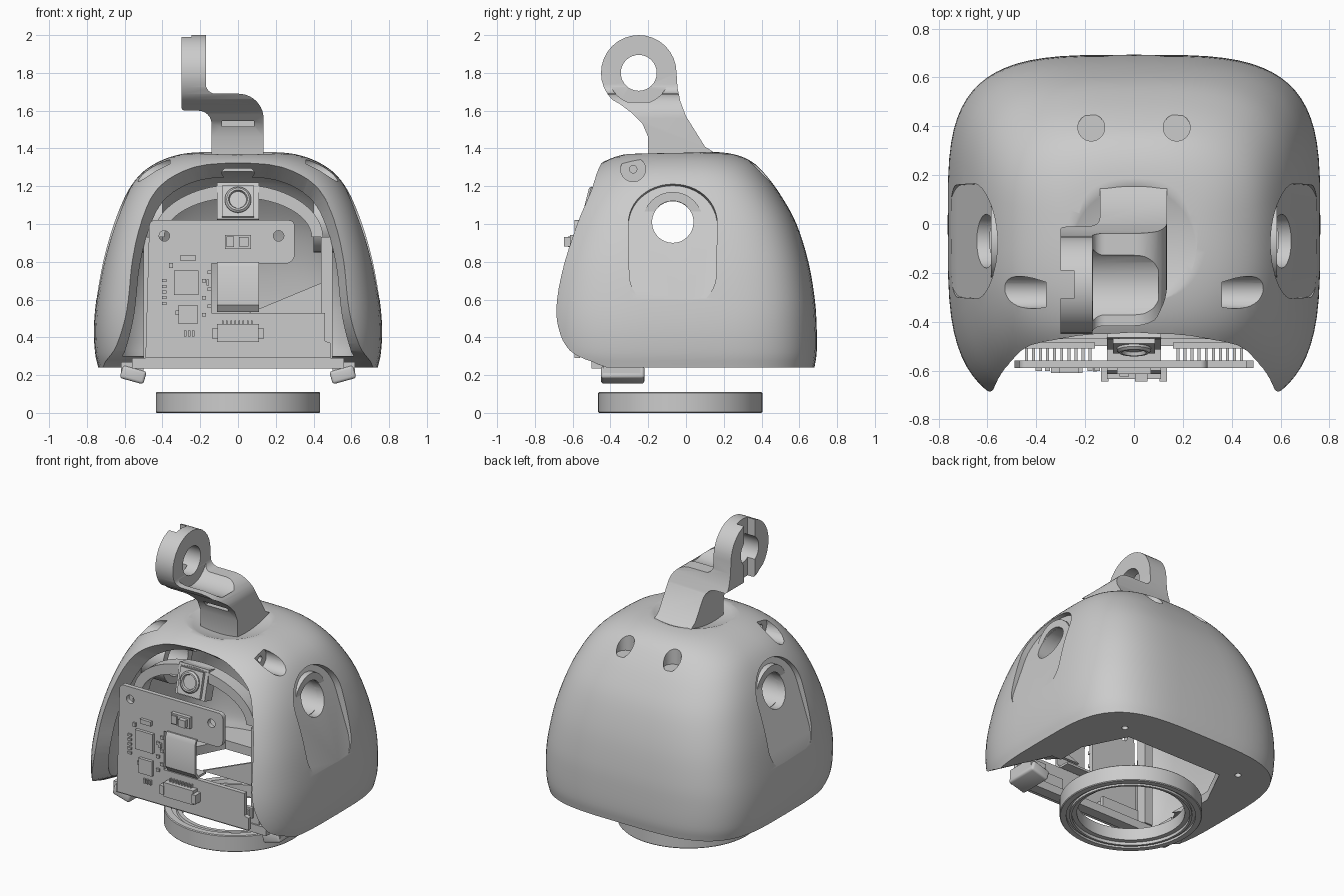
import bpy, bmesh
from math import sin, cos, pi, radians, copysign
from mathutils import Matrix, Vector

if "Cube" in bpy.data.objects:
    bpy.data.objects.remove(bpy.data.objects["Cube"])


def make(name, bm):
    bmesh.ops.recalc_face_normals(bm, faces=bm.faces[:])
    me = bpy.data.meshes.new(name)
    bm.to_mesh(me)
    bm.free()
    ob = bpy.data.objects.new(name, me)
    bpy.context.collection.objects.link(ob)
    return ob


def prism(name, axis, pts, lo, hi):
    """Extrude a 2D outline along an axis."""
    put = {'x': lambda p, t: (t, p[0], p[1]), 'y': lambda p, t: (p[0], t, p[1]),
           'z': lambda p, t: (p[0], p[1], t)}[axis]
    bm = bmesh.new()
    a, b = [[bm.verts.new(put(p, t)) for p in pts] for t in (lo, hi)]
    bm.faces.new(a)
    bm.faces.new(b)
    for i in range(len(pts)):
        j = (i + 1) % len(pts)
        bm.faces.new((a[i], a[j], b[j], b[i]))
    return make(name, bm)


def arc(cx, cy, rx, ry, a0, a1, n=16):
    return [(cx + rx * cos(radians(a0 + (a1 - a0) * i / n)),
             cy + ry * sin(radians(a0 + (a1 - a0) * i / n))) for i in range(n + 1)]


def cyl(name, axis, c, r, lo, hi, n=32):
    return prism(name, axis, arc(c[0], c[1], r, r, 0, 360, n)[:-1], lo, hi)


def box(name, x0, x1, y0, y1, z0, z1):
    return prism(name, 'y', [(x0, z0), (x1, z0), (x1, z1), (x0, z1)], y0, y1)


def boolean(ob, cutter, op='DIFFERENCE'):
    m = ob.modifiers.new('cut', 'BOOLEAN')
    m.operation, m.object, m.solver = op, cutter, 'EXACT'
    bpy.context.view_layer.objects.active = ob
    bpy.ops.object.modifier_apply(modifier='cut')
    bpy.data.objects.remove(cutter)


def bevel(ob, w, seg=3):
    m = ob.modifiers.new('bevel', 'BEVEL')
    m.width, m.segments = w, seg
    bpy.context.view_layer.objects.active = ob
    bpy.ops.object.modifier_apply(modifier='bevel')


def spline(keys, n=4):
    """Catmull-Rom interpolation of tuples."""
    k = [Vector(p) for p in keys]
    k = [2 * k[0] - k[1]] + k + [2 * k[-1] - k[-2]]
    out = []
    for i in range(1, len(k) - 2):
        p, q, r, s = k[i - 1:i + 3]
        for j in range(n):
            t = j / n
            out.append(0.5 * (2 * q + (r - p) * t + (2 * p - 5 * q + 4 * r - s) * t * t
                              + (3 * q - p - 3 * r + s) * t ** 3))
    return out + [k[-2]]


def lathe(name, pts, cy, n=64):
    bm = bmesh.new()
    rings = [[bm.verts.new((r * cos(2 * pi * i / n), cy + r * sin(2 * pi * i / n), z))
              for r, z in pts] for i in range(n)]
    for i in range(n):
        a, b = rings[i], rings[(i + 1) % n]
        for j in range(len(pts)):
            k = (j + 1) % len(pts)
            bm.faces.new((a[j], a[k], b[k], b[j]))
    return make(name, bm)


# body sections: height + half width, front y, back y ; squareness
SECTIONS = [((.24, .74, -.75, .68), 3.7), ((.32, .757, -.78, .692), 3.7), ((.45, .763, -.79, .692), 3.7),
            ((.6, .75, -.78, .682), 3.7), ((.8, .715, -.745, .648), 3.6), ((1.0, .66, -.68, .585), 3.4),
            ((1.15, .597, -.605, .503), 3.2), ((1.26, .52, -.525, .422), 3), ((1.33, .42, -.435, .348), 2.8),
            ((1.37, .30, -.32, .25), 2.6), ((1.385, .15, -.18, .12), 2.4)]


def body(name, inset=0, seg=72):
    bm = bmesh.new()
    exps = [e[0] for e in spline([(e, 0) for _, e in SECTIONS])]
    rings = []
    for (z, a, f, b), e in zip(spline([s for s, _ in SECTIONS]), exps):
        if inset:
            z = .30 + (z - .24) * (1.385 - inset - .30) / 1.145
        ring = []
        for i in range(seg):
            c, s = cos(2 * pi * i / seg), sin(2 * pi * i / seg)
            ry = (b if s > 0 else -f) - inset
            ring.append(bm.verts.new(((a - inset) * copysign(abs(c) ** (2 / e), c),
                                      ry * copysign(abs(s) ** (2 / e), s), z)))
        rings.append(ring)
    for a, b in zip(rings, rings[1:]):
        for i in range(seg):
            j = (i + 1) % seg
            bm.faces.new((a[i], a[j], b[j], b[i]))
    bm.faces.new(rings[0])
    bm.faces.new(rings[-1])
    return make(name, bm)


# hollow shell with floor
shell = body('head_shell')
boolean(shell, body('cavity', .09))
boolean(shell, prism('floor_cut', 'z', [(-.5, -.9), (.5, -.9), (.5, .1), (.36, .38), (-.36, .38), (-.5, .1)], .1, .32))

# flared arch opening in the front
edge = spline([(.82, .08, -.30), (.74, .24, -.48), (.665, .33, -.64), (.61, .46, -.69), (.58, .6, -.69),
               (.56, .8, -.65), (.515, 1.0, -.585), (.42, 1.18, -.49), (.23, 1.29, -.45), (.02, 1.315, -.44)], 3)
bm = bmesh.new()
loops = [[[bm.verts.new((sx * x * s, y + dy, .3 + (z - .3) * s)) for x, z, y in edge] for sx in (1, -1)]
         for s, dy in ((1.21, -.3), (.76, .36))]
(fr, fl), (br, bl) = loops
for i in range(len(edge) - 1):
    for a, b in ((fr, fl), (br, bl), (fr, br), (fl, bl)):
        bm.faces.new((a[i], a[i + 1], b[i + 1], b[i]))
for i in (0, -1):
    bm.faces.new((fr[i], fl[i], bl[i], br[i]))
boolean(shell, make('arch_cut', bm))

# ear pockets, ear holes, shoulder sockets, top and floor screw holes
for sx in (1, -1):
    pocket = prism('pocket_cut', 'x', arc(0, -.02, .235, .225, 0, 180, 24)
                   + arc(0, -.3, .23, .2, 180, 360, 24), 0, .5)
    pocket.data.transform(Matrix.Translation((.605, -.07, 1.01)) @ Matrix.Rotation(-.34, 4, 'Y'))
    if sx < 0:
        pocket.data.transform(Matrix.Scale(-1, 4, (1, 0, 0)))
        pocket.data.flip_normals()
    boolean(shell, pocket)
    boolean(shell, cyl('ear_cut', 'x', (-.07, 1.01), .11, *sorted((sx * .3, sx * .9))))
    boolean(shell, cyl('socket_cut', 'x', (-.28, 1.29), .066, *sorted((sx * .36, sx * .9))))
    boolean(shell, cyl('pin_cut', 'x', (-.28, 1.29), .02, *sorted((sx * .1, sx * .5)), 16))
    boolean(shell, cyl('top_cut', 'z', (sx * .175, .395), .055, 1.225, 1.5))
    boolean(shell, cyl('floor_hole', 'z', (sx * .45, .45), .02, .1, .4, 16))
bpy.ops.mesh.primitive_uv_sphere_add(segments=64, ring_count=64, radius=.75, location=(0, -.1, 2.08))
boolean(shell, bpy.context.object)
boolean(shell, prism('slot_cut', 'y', arc(.06, 1.27, .025, .025, -90, 90, 8)
                     + arc(-.06, 1.27, .025, .025, 90, 270, 8), -.6, -.25))

# crank arm on top: front profile intersected with side profile
arm = prism('top_arm', 'y', [(-.30, 2.01), (-.17, 2.01)] + arc(-.12, 1.74, .05, .05, 180, 270, 6)
            + arc(.0, 1.56, .135, .13, 90, 0, 10) + [(.135, 1.31), (-.14, 1.31)]
            + arc(-.21, 1.53, .07, .07, 0, 90, 6) + arc(-.28, 1.62, .02, .02, 270, 180, 4), -.6, .4)
boolean(arm, prism('arm_side', 'x', [(-.2, 1.31), (-.2, 1.46), (-.23, 1.53), (-.29, 1.59), (-.35, 1.635)]
                   + arc(-.25, 1.8, .2, .2, 225, 0, 20)
                   + [(-.045, 1.72), (-.03, 1.65), (.0, 1.57), (.1, 1.41), (.2, 1.345), (.2, 1.31)], -.5, .5),
        'INTERSECT')
boolean(arm, cyl('eye_cut', 'x', (-.25, 1.8), .095, -.5, .2))
boolean(arm, cyl('scoop_cut', 'x', (-.25, 1.8), .165, -.168, .1))
boolean(arm, box('key_cut', -.4, -.245, -.305, -.19, 1.5, 2.1))
boolean(arm, box('slot_cut', -.085, .085, -.4, -.14, 1.515, 1.545))

# loose ring below
lathe('base_ring', [(.435, .005), (.435, .105), (.43, .11), (.39, .11), (.385, .085), (.36, .085), (.355, .1),
                    (.33, .1), (.33, .02), (.36, .02), (.36, 0), (.375, 0), (.375, .015), (.395, .015),
                    (.395, 0), (.43, 0)], -.03)

# circuit board
board = prism('circuit_board', 'y', [(-.49, .29), (.49, .29), (.49, .37), (.46, .38), (.46, .53), (-.14, .53), (-.14, .79)]
              + arc(.25, .84, .05, .05, -90, 0, 6) + arc(.27, .99, .03, .03, 0, 90, 6)
              + arc(-.44, .99, .03, .03, 90, 180, 6), -.59, -.56)
for x in (-.39, .215):
    boolean(board, cyl('screw_cut', 'y', (x, .937), .028, -.7, -.5, 16))
# chips: x, z, width, height, thickness
chips = [(-.275, .69, .13, .13, .02), (-.265, .52, .1, .1, .02), (-.265, .82, .08, .03, .02), (0, .905, .14, .075, .025),
         (.03, .905, .05, .05, .055), (-.04, .905, .04, .055, .035), (-.16, .69, .015, .03, .015)]
chips += [(-.39, .58 + .03 * i, .025, .015, .012) for i in range(5)]
chips += [(-.28 + .022 * i, .42, .014, .03, .012) for i in range(3)]
chips += [(-.18 + .03 * (i % 2), .52 + .045 * i, .022, .02, .012) for i in range(6)]
chips += [(-.355 + .035 * (i % 2), .78 - .25 * i, .02, .025, .012) for i in range(2)]
for x, z, w, h, t in chips:
    box('chip', x - w / 2, x + w / 2, -.59 - t, -.585, z - h / 2, z + h / 2)
# socket connector with contacts
box('connector', -.11, .11, -.635, -.585, .375, .47)
for sx in (1, -1):
    box('connector_ear', sx * .12 - .015, sx * .12 + .015, -.645, -.585, .39, .45)
for i in range(8):
    box('contact', -.085 + i * .022, -.077 + i * .022, -.61, -.585, .47, .49)
# folded flat cable
prism('flat_cable', 'x', [(-.60, .8), (-.615, .77), (-.615, .57), (-.59, .535), (-.5, .535), (-.5, .55),
                          (-.58, .55), (-.60, .58), (-.60, .76), (-.585, .8)], -.11, .11)
# pin headers behind the board
for sx in (1, -1):
    box('header_block', sx * .31 - .15, sx * .31 + .15, -.51, -.485, .33, .40)
    for i in range(10):
        x = sx * (.18 + i * .029)
        box('header_pin', x - .006, x + .006, -.56, -.5, .34, .39)

# carrier frame
box('bottom_rail', -.56, .56, -.5, -.43, .235, .29)
prism('side_plate', 'y', [(.06, .53), (.49, .53), (.49, .85), (.46, .88), (.47, .7)], -.47, -.45)
prism('camera_arch', 'y', arc(0, .93, .45, .28, 0, 180, 28) + arc(0, .93, .39, .21, 180, 0, 28), -.47, -.38)
for sx in (1, -1):
    box('frame_post', sx * .47 - .03, sx * .47 + .03, -.49, -.42, .29, .93)
    a, b = sorted((sx * .40, sx * .585))
    sock = cyl('ear_socket', 'x', (-.07, 1.01), .16, a, b)
    boolean(sock, cyl('bore', 'x', (-.07, 1.01), .112, a - .1, b + .1))
    # angled foot tabs
    foot = box('foot_tab', -.065, .065, -.115, .115, -.035, .035)
    foot.data.transform(Matrix.Translation((sx * .555, -.335, .202)) @ Matrix.Rotation(-sx * .27, 4, 'Y'))
    bevel(foot, .015)
    box('foot_bracket', sx * .56 - .06, sx * .56 + .06, -.44, -.24, .21, .27)

# tilted camera
tilt = Matrix.Translation((0, -.46, 1.115)) @ Matrix.Rotation(radians(-14), 4, 'X')
lens = lathe('lens', [(.07, 0), (.07, .02), (.06, .03), (.05, .03), (.045, .015), (.001, .015), (.001, 0)], 0, 32)
lens.data.transform(Matrix.Translation((0, -.04, 0)) @ Matrix.Rotation(radians(90), 4, 'X'))
for ob in (box('camera_body', -.085, .085, -.05, .05, -.09, .08), box('camera_plate', -.11, .11, -.03, .05, -.1, .1), lens):
    ob.data.transform(tilt)

# smooth shading with crisp edges
bpy.ops.object.select_all(action='DESELECT')
for ob in bpy.context.scene.objects:
    ob.select_set(True)
bpy.context.view_layer.objects.active = shell
bpy.ops.object.shade_smooth_by_angle(angle=radians(32))
